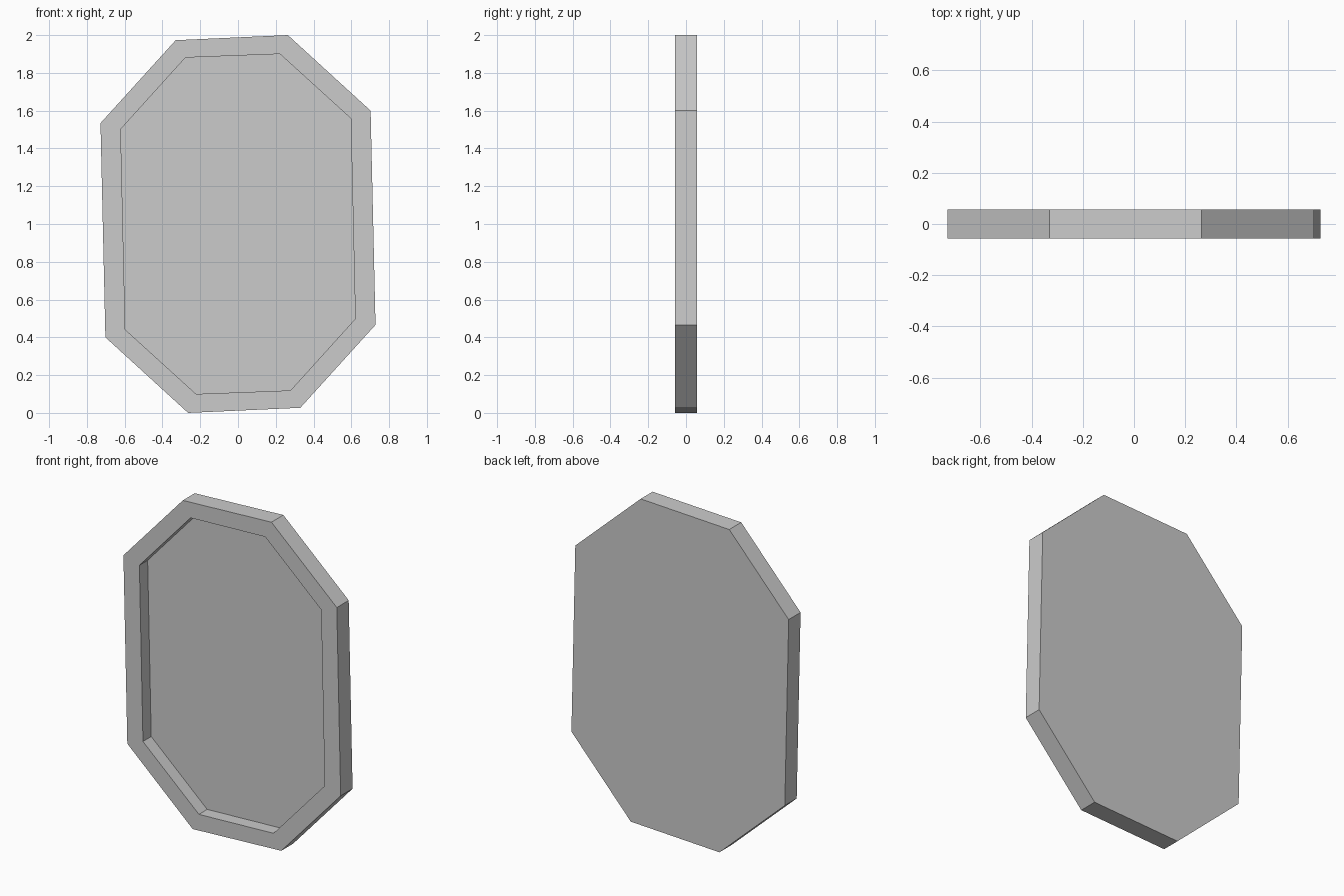
import bpy, bmesh

if "Cube" in bpy.data.objects:
    bpy.data.objects.remove(bpy.data.objects["Cube"])

HALF_DEPTH = 0.057
RECESS = 0.079

# Half outlines (x, z relative to centre); other half is the same turned 180 degrees
outer_half = [(-0.33, 0.973), (0.264, 1.0), (0.702, 0.60), (0.728, -0.534)]
inner_half = [(-0.278, 0.881), (0.222, 0.90), (0.597, 0.559), (0.621, -0.502)]


def ring(bm, half, y):
    pts = half + [(-x, -z) for x, z in half]
    return [bm.verts.new((x, y, z + 1)) for x, z in pts]


def bridge(bm, a, b):
    for i in range(len(a)):
        j = (i + 1) % len(a)
        bm.faces.new((a[i], a[j], b[j], b[i]))


# Octagonal frame with recessed front panel, as one closed solid
bm = bmesh.new()
rings = [ring(bm, outer_half, HALF_DEPTH),
         ring(bm, outer_half, -HALF_DEPTH),
         ring(bm, inner_half, -HALF_DEPTH),
         ring(bm, inner_half, -HALF_DEPTH + RECESS)]
for a, b in zip(rings, rings[1:]):
    bridge(bm, a, b)
bm.faces.new(rings[0])
bm.faces.new(rings[-1])
bmesh.ops.recalc_face_normals(bm, faces=bm.faces)

mesh = bpy.data.meshes.new("octagonal_framed_panel")
bm.to_mesh(mesh)
bm.free()
panel = bpy.data.objects.new("octagonal_framed_panel", mesh)
bpy.context.collection.objects.link(panel)
